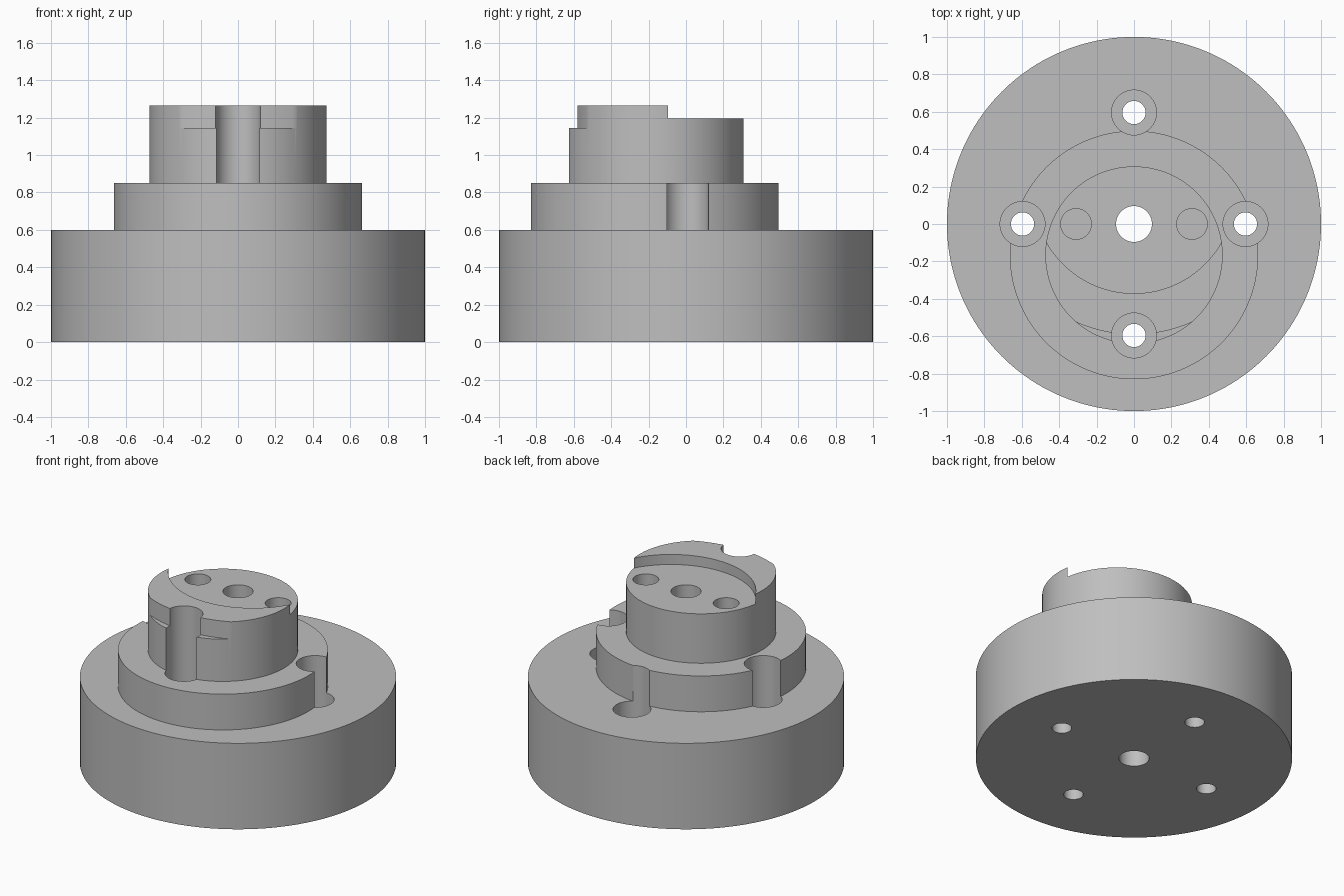
import bpy
import math

cube = bpy.data.objects.get("Cube")
if cube:
    bpy.data.objects.remove(cube, do_unlink=True)

grey = bpy.data.materials.new("plain grey")
grey.use_nodes = True
colour = (0.52, 0.52, 0.52, 1)
grey.diffuse_color = colour
grey.node_tree.nodes["Principled BSDF"].inputs["Base Color"].default_value = colour


def cylinder(name, radius, bottom, top, x=0, y=0, sides=128):
    bpy.ops.mesh.primitive_cylinder_add(
        vertices=sides, radius=radius, depth=top - bottom,
        location=(x, y, (bottom + top) / 2))
    obj = bpy.context.object
    obj.name = name
    obj.data.materials.append(grey)
    return obj


def combine(body, tool, operation):
    mod = body.modifiers.new(tool.name, 'BOOLEAN')
    mod.operation = operation
    mod.solver = 'EXACT'
    mod.object = tool
    bpy.ops.object.select_all(action='DESELECT')
    bpy.context.view_layer.objects.active = body
    body.select_set(True)
    bpy.ops.object.modifier_apply(modifier=mod.name)
    bpy.data.objects.remove(tool, do_unlink=True)


TIER_Y = -0.166      # the upper tiers sit forward of the base axis
ARC_Y = 0.166        # centre of the curved steps
BOLT_RADIUS = 0.596  # bolt circle

# Wide base with two off-centre tiers
body = cylinder("stepped_body", 1, 0, 0.6, sides=160)
combine(body, cylinder("middle_tier", 0.664, 0.4, 0.85, y=TIER_Y), 'UNION')
combine(body, cylinder("top_tier", 0.474, 0.7, 1.265, y=TIER_Y), 'UNION')

# Round recess that leaves a raised crescent at the front
combine(body, cylinder("recess", 0.537, 1.195, 1.5, y=ARC_Y), 'DIFFERENCE')

# Narrow ledge along the front edge of the crescent
ledge = cylinder("ledge", 1.3, 1.145, 1.5, y=ARC_Y)
combine(ledge, cylinder("ledge_inside", 0.757, 1, 1.7, y=ARC_Y), 'DIFFERENCE')
combine(body, ledge, 'DIFFERENCE')

# Four counterbored bolt holes
for i in range(4):
    angle = i * math.pi / 2
    x, y = BOLT_RADIUS * math.cos(angle), BOLT_RADIUS * math.sin(angle)
    combine(body, cylinder("counterbore", 0.12, 0.3, 1.6, x, y, 64), 'DIFFERENCE')
    combine(body, cylinder("bolt_hole", 0.062, -0.2, 0.5, x, y, 48), 'DIFFERENCE')

# Central through hole and two blind pin holes
combine(body, cylinder("centre_hole", 0.096, -0.2, 1.6, sides=64), 'DIFFERENCE')
for side in (-1, 1):
    combine(body, cylinder("pin_hole", 0.082, 0.9, 1.6, side * 0.31, 0, 64), 'DIFFERENCE')

# Smooth walls with crisp rims
bpy.ops.object.select_all(action='DESELECT')
bpy.context.view_layer.objects.active = body
body.select_set(True)
bpy.ops.object.transform_apply(location=True, rotation=False, scale=False)
bpy.ops.object.shade_smooth_by_angle(angle=math.radians(30))
